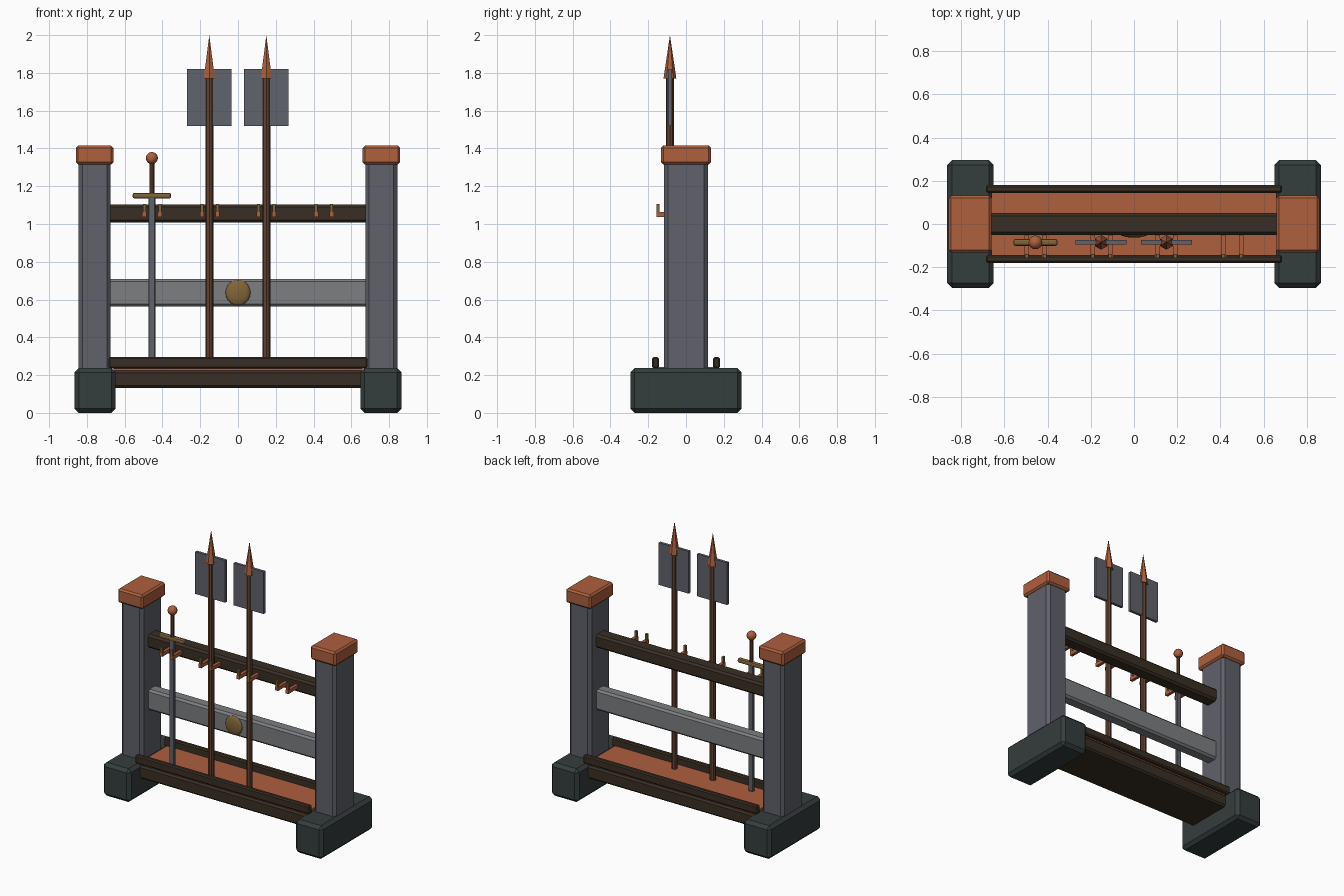
import bpy, bmesh, math
from mathutils import Matrix, Vector

if "Cube" in bpy.data.objects:
    bpy.data.objects.remove(bpy.data.objects["Cube"])


def mat(name, r, g, b):
    m = bpy.data.materials.new(name)
    m.diffuse_color = (r, g, b, 1)
    m.use_nodes = True
    m.node_tree.nodes["Principled BSDF"].inputs["Base Color"].default_value = m.diffuse_color
    return m


COPPER = mat("copper", 0.42, 0.115, 0.047)
STONE = mat("grey_stone", 0.115, 0.12, 0.145)
PALE = mat("pale_stone", 0.2, 0.21, 0.22)
FOOT = mat("dark_stone", 0.036, 0.047, 0.047)
DARK = mat("dark_wood", 0.04, 0.028, 0.018)
WOOD = mat("brown_wood", 0.115, 0.052, 0.03)
BRASS = mat("brass", 0.22, 0.13, 0.04)
STEEL = mat("steel", 0.12, 0.125, 0.15)


def finish(bm, name, material, smooth=False):
    bmesh.ops.recalc_face_normals(bm, faces=bm.faces)
    me = bpy.data.meshes.new(name)
    bm.to_mesh(me)
    bm.free()
    me.materials.append(material)
    for p in me.polygons:
        p.use_smooth = smooth
    ob = bpy.data.objects.new(name, me)
    bpy.context.collection.objects.link(ob)
    return ob


def box(name, x, y, z, material, bevel=0.0, segments=1):
    """Box from three (low, high) ranges, with optional chamfered edges."""
    bm = bmesh.new()
    mid = Vector([(a + b) / 2 for a, b in (x, y, z)])
    size = [b - a for a, b in (x, y, z)]
    bmesh.ops.create_cube(bm, size=1, matrix=Matrix.Translation(mid) @ Matrix.Diagonal((*size, 1)))
    if bevel:
        bmesh.ops.bevel(bm, geom=bm.edges[:], offset=bevel, segments=segments,
                        profile=0.5, affect='EDGES')
    return finish(bm, name, material)


def cone(name, x, y, z, r1, r2, sides, material):
    """Upright cylinder or cone between two heights."""
    bm = bmesh.new()
    bmesh.ops.create_cone(bm, cap_ends=True, segments=sides, radius1=r1, radius2=r2,
                          depth=z[1] - z[0],
                          matrix=Matrix.Translation((x, y, (z[0] + z[1]) / 2)))
    bmesh.ops.remove_doubles(bm, verts=bm.verts, dist=1e-5)
    return finish(bm, name, material)


def ball(name, centre, radii, material):
    bm = bmesh.new()
    bmesh.ops.create_uvsphere(bm, u_segments=16, v_segments=10, radius=1,
                              matrix=Matrix.Translation(centre) @ Matrix.Diagonal((*radii, 1)))
    return finish(bm, name, material, True)


def around(c, half):
    return (c - half, c + half)


# End supports: foot, post and cap
for side, s in (("left", -1), ("right", 1)):
    c = 0.757 * s
    box(side + "_foot", around(c, 0.108), around(0, 0.295), (0, 0.237), FOOT, 0.022)
    box(side + "_post", around(c + 0.002 * s, 0.085), around(0, 0.116), (0.2, 1.34), STONE, 0.02)
    box(side + "_cap", around(c + 0.002 * s, 0.099), around(0, 0.132), (1.315, 1.415), COPPER, 0.012)

# Base shelf with a liner and raised lips
box("base_beam", around(0, 0.67), around(0, 0.172), (0.132, 0.224), DARK, 0.012)
box("shelf_liner", around(0, 0.66), around(0, 0.155), (0.218, 0.244), COPPER)
for side, s in (("front", -1), ("back", 1)):
    box(side + "_lip", around(0, 0.686), around(0.162 * s, 0.018), (0.236, 0.295), DARK, 0.008)

# Cross rails and medallion
box("upper_rail", around(0, 0.69), around(0, 0.05), (1.008, 1.103), DARK, 0.014)
box("middle_rail", around(0, 0.69), around(0, 0.045), (0.563, 0.71), PALE, 0.014)
ball("medallion", (0, -0.045, 0.637), (0.066, 0.018, 0.068), BRASS)

# Paired weapon hooks
for i, c in enumerate((-0.455, -0.15, 0.15, 0.455)):
    for s in (-1, 1):
        x = c + 0.041 * s
        box(f"hook_arm_{i}", around(x, 0.011), (-0.157, -0.04), (1.038, 1.064), COPPER)
        box(f"hook_tip_{i}", around(x, 0.008), (-0.157, -0.139), (1.06, 1.105), BRASS)

# Two pole weapons
Y = -0.085
for x in (-0.152, 0.15):
    cone("pole_shaft", x, Y, (0.24, 1.79), 0.021, 0.021, 8, WOOD)
    cone("pole_point", x, Y, (1.77, 2.0), 0.034, 0.0, 6, COPPER)
    box("pole_blade", around(x, 0.118), around(Y, 0.01), (1.52, 1.82), STEEL)

# Sword standing on its tip
X = -0.456
box("sword_blade", around(X, 0.019), around(Y, 0.012), (0.244, 1.145), STEEL, 0.004)
box("sword_guard", around(X, 0.102), around(Y, 0.016), (1.135, 1.165), BRASS, 0.01, 2)
cone("sword_grip", X, Y, (1.16, 1.335), 0.013, 0.013, 8, WOOD)
ball("sword_pommel", (X, Y, 1.349), (0.032, 0.032, 0.032), COPPER)
